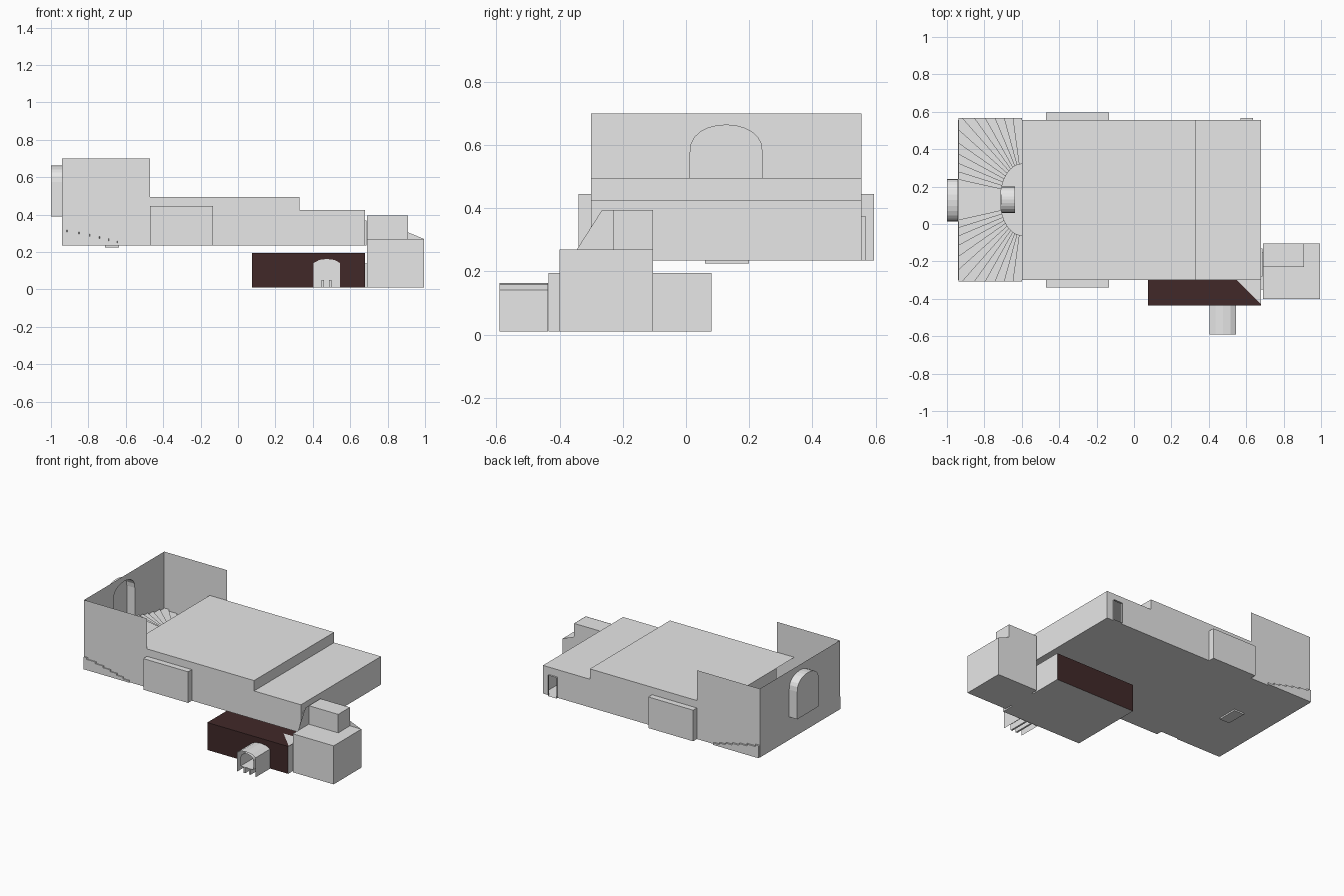
import bpy, bmesh, math
from mathutils import Vector

cube = bpy.data.objects.get("Cube")
if cube:
    bpy.data.objects.remove(cube, do_unlink=True)


def material(name, rgb):
    m = bpy.data.materials.new(name)
    m.use_nodes = True
    m.diffuse_color = (*rgb, 1)
    m.node_tree.nodes["Principled BSDF"].inputs["Base Color"].default_value = (*rgb, 1)
    return m


GREY = material("plain grey", (0.8, 0.8, 0.8))
BROWN = material("dark brown", (0.053, 0.022, 0.022))


def finish(name, bm, mat):
    me = bpy.data.meshes.new(name)
    bm.to_mesh(me)
    bm.free()
    me.materials.append(mat)
    ob = bpy.data.objects.new(name, me)
    bpy.context.collection.objects.link(ob)
    return ob


def sheet(name, polys, facing, mat=GREY):
    """Flat polygons whose normals point along the given direction."""
    bm = bmesh.new()
    for pts in polys:
        f = bm.faces.new([bm.verts.new(p) for p in pts])
        f.normal_update()
        if f.normal.dot(Vector(facing)) < 0:
            f.normal_flip()
    return finish(name, bm, mat)


def prism(name, base, offset, mat=GREY, skip=()):
    """Extrude a polygon; faces pointing along a skip direction stay open."""
    bm = bmesh.new()
    a = [bm.verts.new(p) for p in base]
    b = [bm.verts.new(Vector(p) + Vector(offset)) for p in base]
    bm.faces.new(a)
    bm.faces.new(b[::-1])
    for i in range(len(a)):
        j = (i + 1) % len(a)
        bm.faces.new((a[i], a[j], b[j], b[i]))
    bmesh.ops.recalc_face_normals(bm, faces=bm.faces)
    bm.normal_update()
    gone = [f for f in bm.faces if any(f.normal.dot(Vector(s)) > 0.9 for s in skip)]
    bmesh.ops.delete(bm, geom=gone, context='FACES')
    return finish(name, bm, mat)


def box(name, x, y, z, mat=GREY, skip=()):
    base = [(x[0], y[0], z[0]), (x[1], y[0], z[0]), (x[1], y[1], z[0]), (x[0], y[1], z[0])]
    return prism(name, base, (0, 0, z[1] - z[0]), mat, skip)


def arch(c, w, z0, spring, top, n=12):
    """Arch outline as (across, height) pairs, from one foot to the other."""
    pts = [(c - w, z0)]
    for i in range(n + 1):
        t = math.pi * i / n
        pts.append((c - w * math.cos(t), spring + (top - spring) * math.sin(t) ** 0.8))
    return pts + [(c + w, z0)]


# Main hall shell
X0, X1, Y0, Y1, Z0 = -0.94, 0.68, -0.3, 0.555, 0.235
ROOF, LOW, TALL, STEP, PIT = 0.495, 0.425, 0.7, 0.33, -0.6
top_edge = [(X1, LOW), (STEP, LOW), (STEP, ROOF), (-0.47, ROOF), (-0.47, TALL), (X0, TALL)]
front = [(X0, Z0), (X1, Z0)] + top_edge
door = [(0.57, Z0), (0.57, 0.375), (0.635, 0.375), (0.635, Z0)]
back = [(X0, Z0)] + door + [(X1, Z0)] + top_edge
sheet("hall_front_wall", [[(x, Y0, z) for x, z in front]], (0, -1, 0))
sheet("hall_back_wall", [[(x, Y1, z) for x, z in back]], (0, 1, 0))


def level(xa, xb, z):
    return [(xa, Y0, z), (xb, Y0, z), (xb, Y1, z), (xa, Y1, z)]


def cross(x, za, zb, ya=Y0, yb=Y1):
    return [(x, ya, za), (x, yb, za), (x, yb, zb), (x, ya, zb)]


sheet("hall_roof", [level(PIT, STEP, ROOF), level(STEP, X1, LOW)], (0, 0, 1))
sheet("hall_floor", [level(X0, X1, Z0)], (0, 0, -1))
sheet("hall_left_wall", [cross(X1, Z0, LOW), cross(STEP, LOW, ROOF)], (1, 0, 0))
sheet("pit_dividing_wall", [cross(PIT, Z0, ROOF, -0.11, 0.37)], (-1, 0, 0))

# End wall with arched doorway and its alcove
DOOR = 0.39
outline = arch(0.127, 0.114, DOOR, 0.575, 0.663)
upper = [(X0, Y0, DOOR)] + [(X0, y, z) for y, z in outline]
upper += [(X0, Y1, DOOR), (X0, Y1, TALL), (X0, Y0, TALL)]
sheet("end_wall", [cross(X0, Z0, DOOR), upper], (-1, 0, 0))
prism("end_alcove", [(-1, y, z) for y, z in outline], (0.06, 0, 0), skip=[(1, 0, 0)])
box("end_door_panel", (-1.0, -0.997), (0.037, 0.212), (DOOR, 0.634))

# Side bays and small back doorway
box("front_bay", (-0.47, -0.135), (-0.34, Y0), (Z0, 0.445))
box("back_bay", (-0.47, -0.135), (Y1, 0.595), (Z0, 0.445))
box("back_doorway", (0.57, 0.635), (Y1, 0.568), (Z0, 0.375), skip=[(0, 1, 0), (0, -1, 0)])

# Pair of winding stairs meeting at a landing
CX, CY, STEPS, SWEEP = -0.6, 0.13, 12, 72


def stair_point(deg, side, outer):
    t = math.radians(deg)
    s, c = math.sin(t), math.cos(t)
    if outer:
        r = min(0.338 / max(s, 1e-6), 0.437 / max(c, 1e-6))
        return (CX - r * s, CY + side * r * c, Z0)
    return (CX - 0.115 * s, CY + side * 0.19 * c, Z0)


for side, label in ((-1, "front"), (1, "back")):
    for i in range(STEPS + 1):
        a = SWEEP * i / STEPS
        b = SWEEP * (i + 1) / STEPS if i < STEPS else 90
        corner = math.degrees(math.atan2(0.338, 0.437))
        angles = [a, corner, b] if a < corner < b else [a, b]
        base = [stair_point(d, side, True) for d in angles]
        base += [stair_point(d, side, False) for d in reversed(angles)]
        rise = 0.013 + (DOOR - Z0 - 0.013) * i / STEPS
        prism(f"{label}_stair_{i + 1}", base, (0, 0, rise))

# Vaulted niche below the landing
vault = arch(CY, 0.07, 0.225, 0.27, 0.34)
prism("stair_vault", [(-0.71, y, z) for y, z in vault], (0.075, 0, 0))

# Lower room: brown walls and roof, grey floor and left side
bx, by, bz = (0.075, X1), (-0.435, 0.08), (0.01, 0.195)
box("lower_room", bx, by, bz, BROWN, skip=[(0, 0, -1), (1, 0, 0)])
sheet("lower_room_floor", [[(x, y, bz[0]) for x, y in
      ((bx[0], by[0]), (bx[1], by[0]), (bx[1], by[1]), (bx[0], by[1]))]], (0, 0, -1))
sheet("lower_room_left_wall", [cross(X1, *bz, *by)], (1, 0, 0))
sheet("roof_corner_patch", [[(0.55, Y0, 0.197), (X1, Y0, 0.197), (X1, -0.43, 0.197)]], (0, 0, 1))

# Porch tunnel with an inner arch on its back wall
porch = [(0.405, 0.01), (0.405, 0.142), (0.435, 0.158), (0.475, 0.163),
         (0.515, 0.158), (0.545, 0.142), (0.545, 0.01)]
prism("porch", [(x, -0.437, z) for x, z in porch], (0, -0.153, 0),
      skip=[(0, -1, 0), (0, 0, -1)])
inner = arch(0.473, 0.048, 0.05, 0.1, 0.145)
prism("porch_inner_arch", [(x, -0.58, z) for x, z in inner], (0, 0.14, 0), skip=[(0, -1, 0)])
for x in (0.447, 0.487):
    box("porch_inner_post", (x, x + 0.012), (-0.58, -0.44), (0.01, 0.05))

# Side block with raised turret and sloping fins
box("side_block", (0.69, 0.995), (-0.4, -0.105), (0.01, 0.27))
box("turret", (0.69, 0.91), (-0.23, -0.105), (0.27, 0.395), skip=[(0, 0, 1)])
sheet("turret_ceiling", [[(0.69, -0.23, 0.394), (0.91, -0.23, 0.394),
      (0.91, -0.105, 0.394), (0.69, -0.105, 0.394)]], (0, 0, -1))
sheet("turret_side_fin", [[(0.69, -0.345, 0.27), (0.69, -0.23, 0.27),
      (0.69, -0.23, 0.395), (0.69, -0.265, 0.395)]], (-1, 0, 0))
sheet("turret_back_fin", [[(0.91, -0.105, 0.27), (0.995, -0.105, 0.27),
      (0.91, -0.105, 0.305)]], (0, 1, 0))

# Connecting door frames
box("lower_connector", (X1, 0.69), (-0.35, -0.15), (0.01, 0.14))
box("upper_connector", (X1, 0.688), (-0.28, -0.13), (Z0, 0.37))
